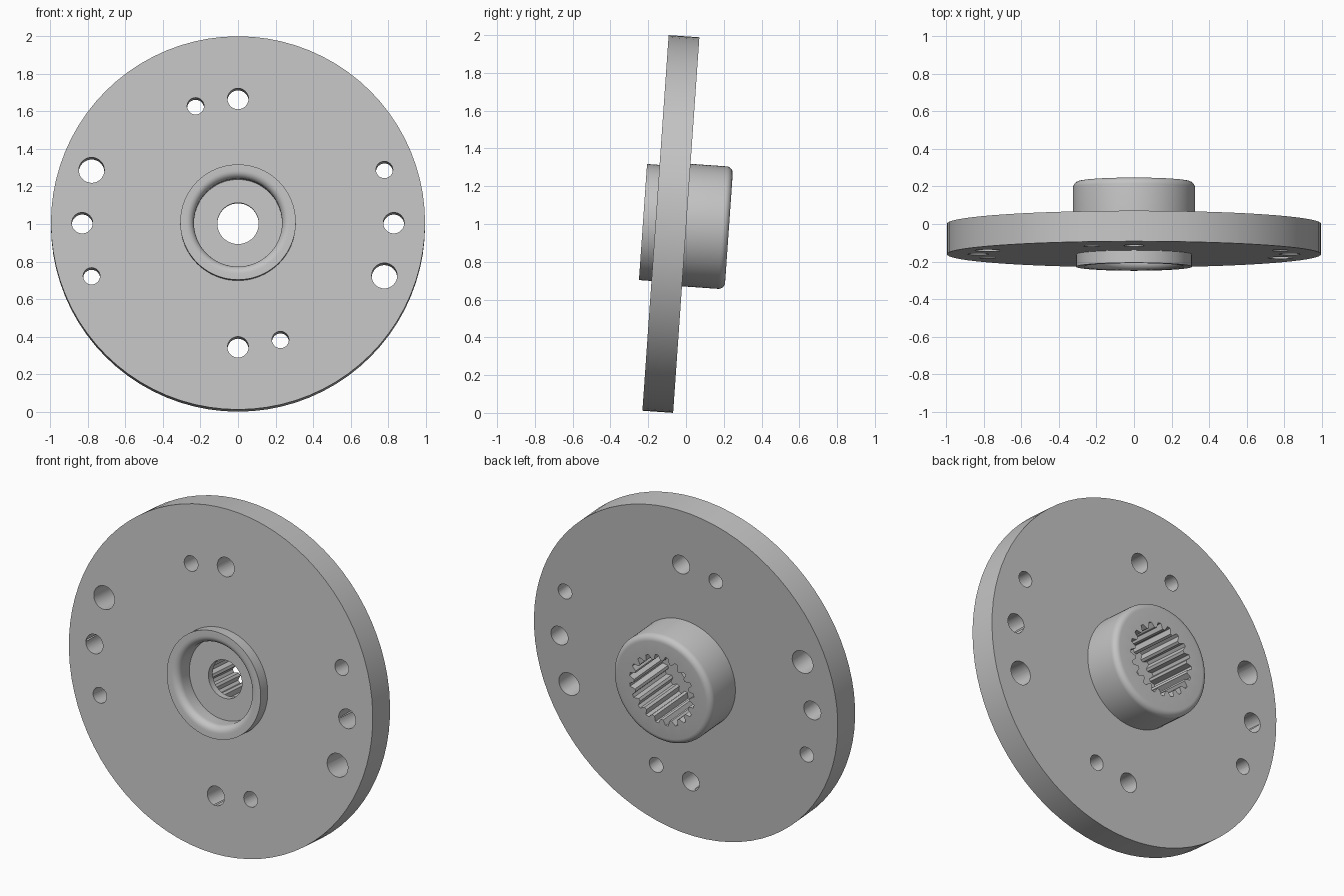
import bpy, bmesh, math

cube = bpy.data.objects.get("Cube")
if cube:
    bpy.data.objects.remove(cube, do_unlink=True)

TILT = math.radians(-4)
CENTRE = (0, -0.08, 1.0)
SEGMENTS = 80

steel = bpy.data.materials.new("plain grey metal")
steel.use_nodes = True
GREY = (0.55, 0.55, 0.55, 1)
steel.diffuse_color = GREY
steel.node_tree.nodes["Principled BSDF"].inputs["Base Color"].default_value = GREY


def finish(name, bm):
    bmesh.ops.recalc_face_normals(bm, faces=bm.faces)
    mesh = bpy.data.meshes.new(name)
    bm.to_mesh(mesh)
    bm.free()
    mesh.materials.append(steel)
    obj = bpy.data.objects.new(name, mesh)
    bpy.context.collection.objects.link(obj)
    obj.location = CENTRE
    obj.rotation_euler.x = TILT
    return obj


def lathe(name, profile):
    """Revolve a closed (radius, depth) outline around the local y axis."""
    bm = bmesh.new()
    rings = []
    for i in range(SEGMENTS):
        a = math.tau * i / SEGMENTS
        rings.append([bm.verts.new((r * math.cos(a), d, r * math.sin(a)))
                      for r, d in profile])
    n = len(profile)
    for i, ring in enumerate(rings):
        nxt = rings[(i + 1) % SEGMENTS]
        for j in range(n):
            k = (j + 1) % n
            bm.faces.new((ring[j], ring[k], nxt[k], nxt[j]))
    return finish(name, bm)


def prism(bm, outline, front, back):
    """Extrude an (x, z) outline along y."""
    a = [bm.verts.new((x, front, z)) for x, z in outline]
    b = [bm.verts.new((x, back, z)) for x, z in outline]
    bm.faces.new(a)
    bm.faces.new(b[::-1])
    for i in range(len(a)):
        j = (i + 1) % len(a)
        bm.faces.new((a[i], a[j], b[j], b[i]))


def arc(cr, cd, radius, start, end, steps=6):
    angles = [math.radians(start + (end - start) * i / steps) for i in range(steps + 1)]
    return [(cr + radius * math.cos(a), cd + radius * math.sin(a)) for a in angles]


def polar(r, a):
    return (r * math.cos(a), r * math.sin(a))


# Flange disc with recessed front collar and rounded rear boss
RIM, HALF = 0.9966, 0.0815
profile = [(0.11, -0.04), (0.235, -0.04)]
profile += arc(0.275, -0.108, 0.04, 180, 270)
profile += [(0.308, -0.148), (0.308, -HALF), (RIM, -HALF), (RIM, HALF), (0.325, HALF)]
profile += arc(0.29, 0.273, 0.035, 0, 90)
profile += [(0.11, 0.308)]
flange = lathe("splined_flange", profile)

# Bolt holes, each repeated half a turn around the axis
bm = bmesh.new()
holes = [(0, 0.663, 0.056), (0.83, 0, 0.056), (-0.226, 0.624, 0.045),
         (0.78, 0.284, 0.045), (0.78, -0.282, 0.068)]
for side in (1, -1):
    for x, z, r in holes:
        circle = [polar(r, math.tau * i / 32) for i in range(32)]
        prism(bm, [(side * x + u, side * z + v) for u, v in circle], -0.2, 0.2)
hole_cutter = finish("bolt_hole_cutter", bm)

# Toothed socket in the rear boss
bm = bmesh.new()
TEETH = 20
socket = []
for i in range(TEETH):
    for r, t in ((0.182, 0.0), (0.182, 0.28), (0.212, 0.5), (0.212, 0.78)):
        socket.append(polar(r, math.tau * (i + t) / TEETH))
prism(bm, socket, 0.0, 0.4)
socket_cutter = finish("socket_cutter", bm)

bpy.context.view_layer.objects.active = flange
for cutter in (hole_cutter, socket_cutter):
    cutter.hide_render = True
    mod = flange.modifiers.new(cutter.name, 'BOOLEAN')
    mod.operation = 'DIFFERENCE'
    mod.solver = 'EXACT'
    mod.object = cutter
    bpy.ops.object.modifier_apply(modifier=mod.name)
    bpy.data.objects.remove(cutter, do_unlink=True)

# Smooth round walls, crisp edges
bpy.ops.object.select_all(action='DESELECT')
flange.select_set(True)
bpy.ops.object.shade_smooth_by_angle(angle=math.radians(25))
